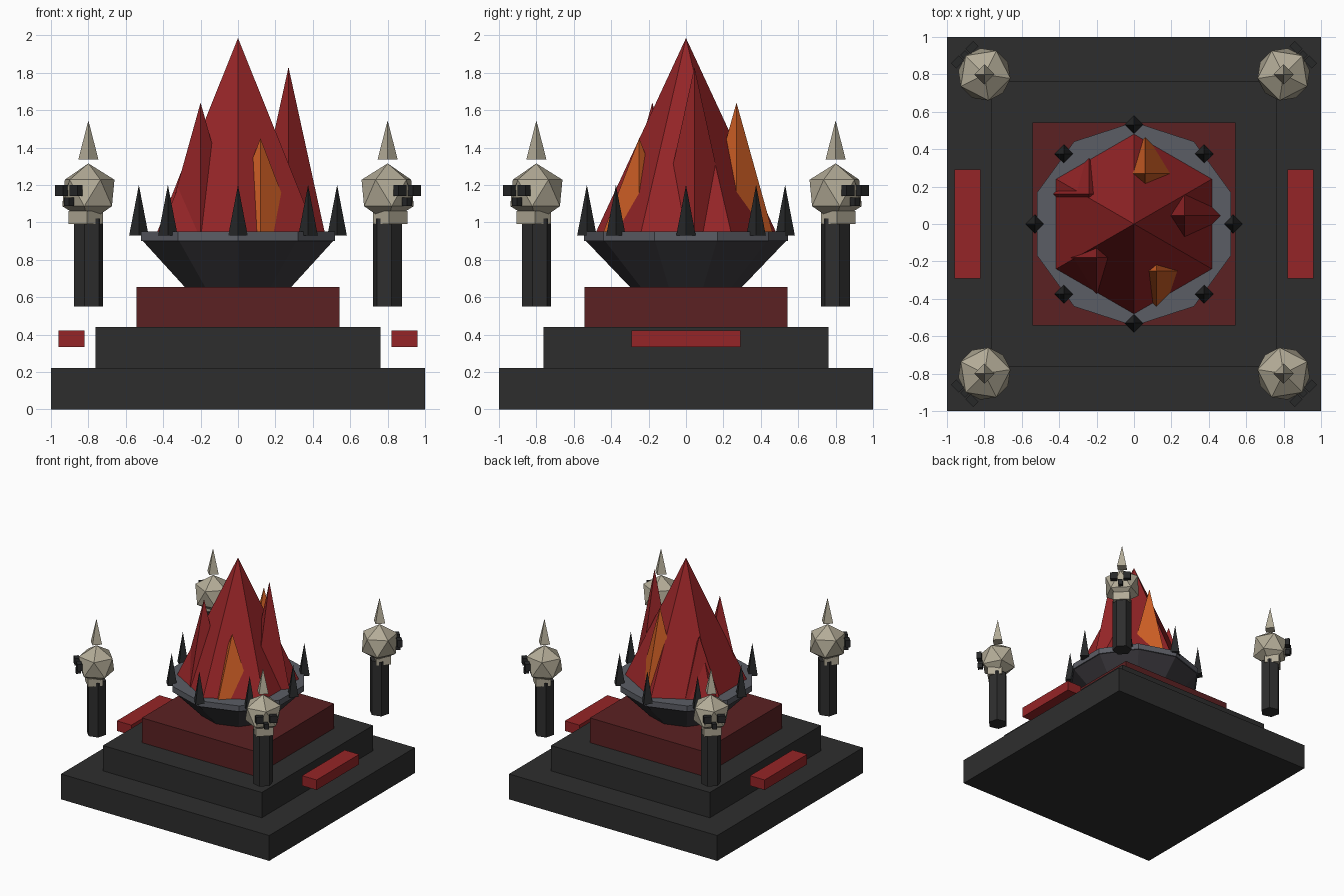
import bpy, bmesh
from math import cos, sin, pi, radians
from mathutils import Matrix, Vector

cube = bpy.data.objects.get("Cube")
if cube:
    bpy.data.objects.remove(cube, do_unlink=True)


def material(name, rgb):
    m = bpy.data.materials.new(name)
    m.use_nodes = True
    m.diffuse_color = (*rgb, 1)
    bsdf = next(n for n in m.node_tree.nodes if n.type == 'BSDF_PRINCIPLED')
    bsdf.inputs["Base Color"].default_value = (*rgb, 1)
    return m


STONE = material("dark stone", (0.027, 0.027, 0.027))
MAROON = material("maroon stone", (0.105, 0.015, 0.016))
RED = material("flame red", (0.30, 0.018, 0.020))
ORANGE = material("flame orange", (0.60, 0.11, 0.018))
BOWL = material("bowl iron", (0.046, 0.043, 0.050))
RIM = material("rim steel", (0.105, 0.110, 0.130))
BLACK = material("black iron", (0.020, 0.021, 0.022))
BONE = material("bone", (0.45, 0.41, 0.31))


def finish(name, bm, mat, loc=(0, 0, 0), turn=0):
    bmesh.ops.recalc_face_normals(bm, faces=bm.faces[:])
    mesh = bpy.data.meshes.new(name)
    bm.to_mesh(mesh)
    bm.free()
    mesh.materials.append(mat)
    ob = bpy.data.objects.new(name, mesh)
    ob.location = loc
    ob.rotation_euler.z = turn
    bpy.context.collection.objects.link(ob)
    return ob


def box(name, size, centre, mat, turn=0):
    bm = bmesh.new()
    bmesh.ops.create_cube(bm, size=1, matrix=Matrix.Diagonal((*size, 1)))
    return finish(name, bm, mat, centre, turn)


def frustum(name, sides, r0, r1, z0, z1, mat, xy=(0, 0), turn=0):
    """Flat-sided solid with its first corner at +y; r1 = 0 makes a point."""
    bm = bmesh.new()

    def ring(r, z):
        angles = [pi / 2 + 2 * pi * i / sides for i in range(sides)]
        return [bm.verts.new((r * cos(a), r * sin(a), z)) for a in angles]

    low = ring(r0, z0)
    bm.faces.new(low)
    high = ring(r1, z1) if r1 else [bm.verts.new((0, 0, z1))]
    if r1:
        bm.faces.new(high)
    for i in range(sides):
        j = (i + 1) % sides
        upper = [high[j], high[i]] if r1 else high
        bm.faces.new([low[i], low[j], *upper])
    return finish(name, bm, mat, (*xy, 0), turn)


# Stepped plinth
for name, half, z0, z1, mat in (("plinth_lower", 1.0, 0, 0.22, STONE),
                                ("plinth_middle", 0.763, 0.22, 0.44, STONE),
                                ("plinth_upper", 0.543, 0.44, 0.655, MAROON)):
    box(name, (2 * half, 2 * half, z1 - z0), (0, 0, (z0 + z1) / 2), mat)

# Floating side bars
for side in (-1, 1):
    box("side_bar", (0.14, 0.584, 0.087), (side * 0.89, 0, 0.378), RED)

# Fire bowl and rim
frustum("bowl", 10, 0.30, 0.535, 0.655, 0.90, BOWL)
frustum("bowl_rim", 10, 0.545, 0.545, 0.90, 0.95, RIM)
for i in range(8):
    a = i * pi / 4
    frustum("rim_spike", 4, 0.052, 0, 0.93, 1.2, BLACK,
            (0.53 * cos(a), 0.53 * sin(a)))

# Flames
frustum("main_flame", 6, 0.485, 0, 0.94, 1.985, RED)
for x, y, top, mat in ((0.27, 0.045, 1.83, RED), (-0.2, -0.18, 1.64, RED),
                       (-0.24, 0.16, 1.43, RED), (0.06, 0.27, 1.64, ORANGE),
                       (0.12, -0.25, 1.45, ORANGE)):
    frustum("side_flame", 4, 0.195, 0, 0.94, top, mat, (x, y))

# Corner posts, each topped by a spiked skull looking outwards
for k in range(4):
    turn = radians(45 + 90 * k)
    out = Vector((cos(turn), sin(turn), 0))
    side = Vector((-sin(turn), cos(turn), 0))
    base = Vector((0.8 * (1 if out.x > 0 else -1), 0.8 * (1 if out.y > 0 else -1), 0))

    def at(forward, across, z):
        return base + out * forward + side * across + Vector((0, 0, z))

    frustum("post", 6, 0.08, 0.08, 0.55, 1.02, STONE, base.xy, turn)
    bm = bmesh.new()
    bmesh.ops.create_icosphere(bm, subdivisions=1, radius=0.158)
    finish("skull", bm, BONE, at(0, 0, 1.157), turn)
    box("jaw", (0.12, 0.14, 0.07), at(0.02, 0, 1.025), BONE, turn)
    for s in (-1, 1):
        box("eye", (0.04, 0.06, 0.06), at(0.148, s * 0.055, 1.17), BLACK, turn)
    box("nose", (0.04, 0.035, 0.045), at(0.145, 0, 1.11), BLACK, turn)
    frustum("skull_spike", 4, 0.054, 0, 1.335, 1.545, BONE, base.xy)
